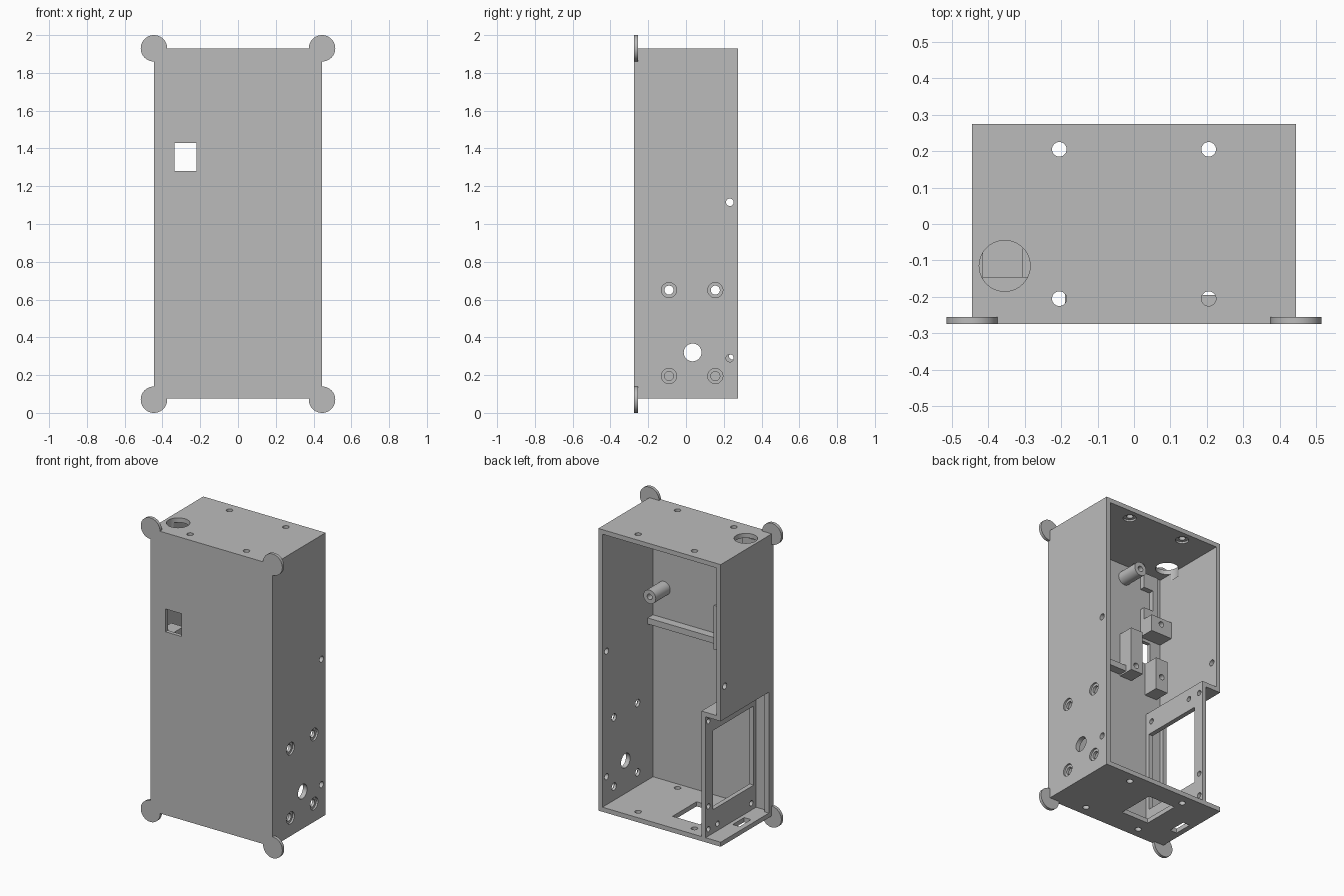
import bpy
import bmesh
from mathutils import Matrix, Vector

old = bpy.data.objects.get("Cube")
if old:
    bpy.data.objects.remove(old, do_unlink=True)

grey = bpy.data.materials.new("light_grey_plastic")
grey.use_nodes = True
colour = (0.5, 0.5, 0.5, 1)
grey.diffuse_color = colour
grey.node_tree.nodes["Principled BSDF"].inputs["Base Color"].default_value = colour


def add_box(bm, xs, ys, zs):
    lo, hi = zip(xs, ys, zs)
    lo, hi = Vector(lo), Vector(hi)
    mat = Matrix.Translation((lo + hi) / 2) @ Matrix.Diagonal((*(hi - lo), 1))
    bmesh.ops.create_cube(bm, size=1, matrix=mat)


def add_rod(bm, centre, axis, radius, length):
    turn = Vector((0, 0, 1)).rotation_difference(Vector(axis)).to_matrix().to_4x4()
    bmesh.ops.create_cone(bm, cap_ends=True, segments=40, radius1=radius, radius2=radius,
                          depth=length, matrix=Matrix.Translation(centre) @ turn)


def make(name, bm):
    mesh = bpy.data.meshes.new(name)
    bm.to_mesh(mesh)
    bm.free()
    mesh.materials.append(grey)
    obj = bpy.data.objects.new(name, mesh)
    bpy.context.collection.objects.link(obj)
    return obj


def cut(obj, bm):
    cutter = make("cutter", bm)
    cutter.hide_render = True
    mod = obj.modifiers.new("cut", "BOOLEAN")
    mod.operation, mod.solver, mod.object = "DIFFERENCE", "EXACT", cutter
    mod.use_self = True
    bpy.context.view_layer.objects.active = obj
    bpy.ops.object.modifier_apply(modifier=mod.name)
    bpy.data.objects.remove(cutter, do_unlink=True)


def smooth(obj):
    bpy.ops.object.select_all(action="DESELECT")
    obj.select_set(True)
    bpy.context.view_layer.objects.active = obj
    bpy.ops.object.shade_smooth_by_angle()


X, Y, Z = (1, 0, 0), (0, 1, 0), (0, 0, 1)
W, D, BOTTOM, TOP = 0.445, 0.275, 0.075, 1.93
T = 0.03
INNER_Y = -0.25
BACK = (INNER_Y, 0.4)

# Open-backed case
bm = bmesh.new()
add_box(bm, (-W, W), (-D, D), (BOTTOM, TOP))
case = make("case", bm)

# Main cavity, stepped in around the side recess
bm = bmesh.new()
add_box(bm, (-0.305, W - T), BACK, (BOTTOM + T, TOP - T))
cut(case, bm)
bm = bmesh.new()
add_box(bm, (T - W, 0), BACK, (0.93, TOP - T))
cut(case, bm)

# Side recess, leaving a narrow lip at the front
bm = bmesh.new()
add_box(bm, (T - W, -0.335), BACK, (BOTTOM + T, 0.9))
cut(case, bm)
bm = bmesh.new()
add_box(bm, (-0.6, -0.4), (-0.225, 0.4), (BOTTOM + T, 0.9))
cut(case, bm)

# Rectangular openings: recessed panel, front window, two in the floor
bm = bmesh.new()
add_box(bm, (-0.38, -0.26), (-0.225, 0.2), (0.26, 0.78))
add_box(bm, (-0.335, -0.22), (-0.4, -0.2), (1.28, 1.43))
add_box(bm, (-0.2, 0), (-0.11, 0.14), (0, 0.15))
add_box(bm, (-0.41, -0.36), (-0.09, 0.03), (0, 0.15))
cut(case, bm)

# Round holes and counterbores
bm = bmesh.new()
bores = bmesh.new()
for x in (-0.205, 0.205):
    for y in (-0.205, 0.205):
        for z in (BOTTOM, TOP):
            add_rod(bm, (x, y, z), Z, 0.02, 0.15)
        add_rod(bores, (x, y, TOP - T), Z, 0.04, 0.024)
add_rod(bm, (-0.355, -0.115, TOP), Z, 0.07, 0.15)
for y in (-0.09, 0.155):
    for z in (0.195, 0.65):
        add_rod(bm, (W, y, z), X, 0.024, 0.15)
        add_rod(bores, (W, y, z), X, 0.04, 0.024)
add_rod(bm, (W, 0.035, 0.32), X, 0.047, 0.15)
for x, z in ((W, 0.29), (W, 1.115), (-W, 1.115)):
    add_rod(bm, (x, 0.232, z), X, 0.02, 0.15)
for y, z in ((0.245, 0.15), (0.245, 0.3), (0.245, 0.86), (0.15, 0.15),
             (-0.2, 0.15), (0.15, 0.86), (-0.2, 0.86)):
    add_rod(bm, (-0.32, y, z), X, 0.017, 0.1)
cut(case, bores)
cut(case, bm)
smooth(case)

# Round corner ears on the front face
for side, x in (("left", W), ("right", -W)):
    for level, z in (("lower", 0.07), ("upper", TOP)):
        bm = bmesh.new()
        add_rod(bm, (x, -0.265, z), Y, 0.07, 0.02)
        smooth(make(f"{level}_{side}_ear", bm))

# Hollow standoffs on the inside of the front
for name, x, z in (("left_standoff", 0.335, 1.366), ("right_standoff", -0.135, 1.81)):
    bm = bmesh.new()
    add_rod(bm, (x, -0.177, z), Y, 0.045, 0.154)
    post = make(name, bm)
    bm = bmesh.new()
    add_rod(bm, (x, -0.1, z), Y, 0.018, 0.2)
    cut(post, bm)
    smooth(post)

# Support rib across the inside
bm = bmesh.new()
add_box(bm, (-0.12, W - T / 2), (-0.255, -0.195), (1.13, 1.17))
make("support_rib", bm)

# Mounting blocks around the front window, with blind screw holes
blocks = (
    ("inner_mount", (-0.19, -0.1), (1.12, 1.41), (-0.14, 1.16)),
    ("lower_mount", (-0.385, -0.295), (1.06, 1.275), (-0.34, 1.155)),
    ("upper_mount", (-0.42, -0.26), (1.45, 1.56), (-0.337, 1.52)),
)
for name, xs, zs, hole in blocks:
    bm = bmesh.new()
    add_box(bm, xs, (-0.255, -0.145), zs)
    block = make(name, bm)
    bm = bmesh.new()
    add_rod(bm, (hole[0], -0.145, hole[1]), Y, 0.018, 0.12)
    cut(block, bm)
    smooth(block)

# Stepped guide strip above the window
bm = bmesh.new()
add_box(bm, (-0.37, -0.26), (-0.255, -0.215), (1.55, 1.88))
strip = make("guide_strip", bm)
bm = bmesh.new()
add_box(bm, (-0.33, -0.2), (-0.3, -0.1), (1.64, 1.78))
cut(strip, bm)
